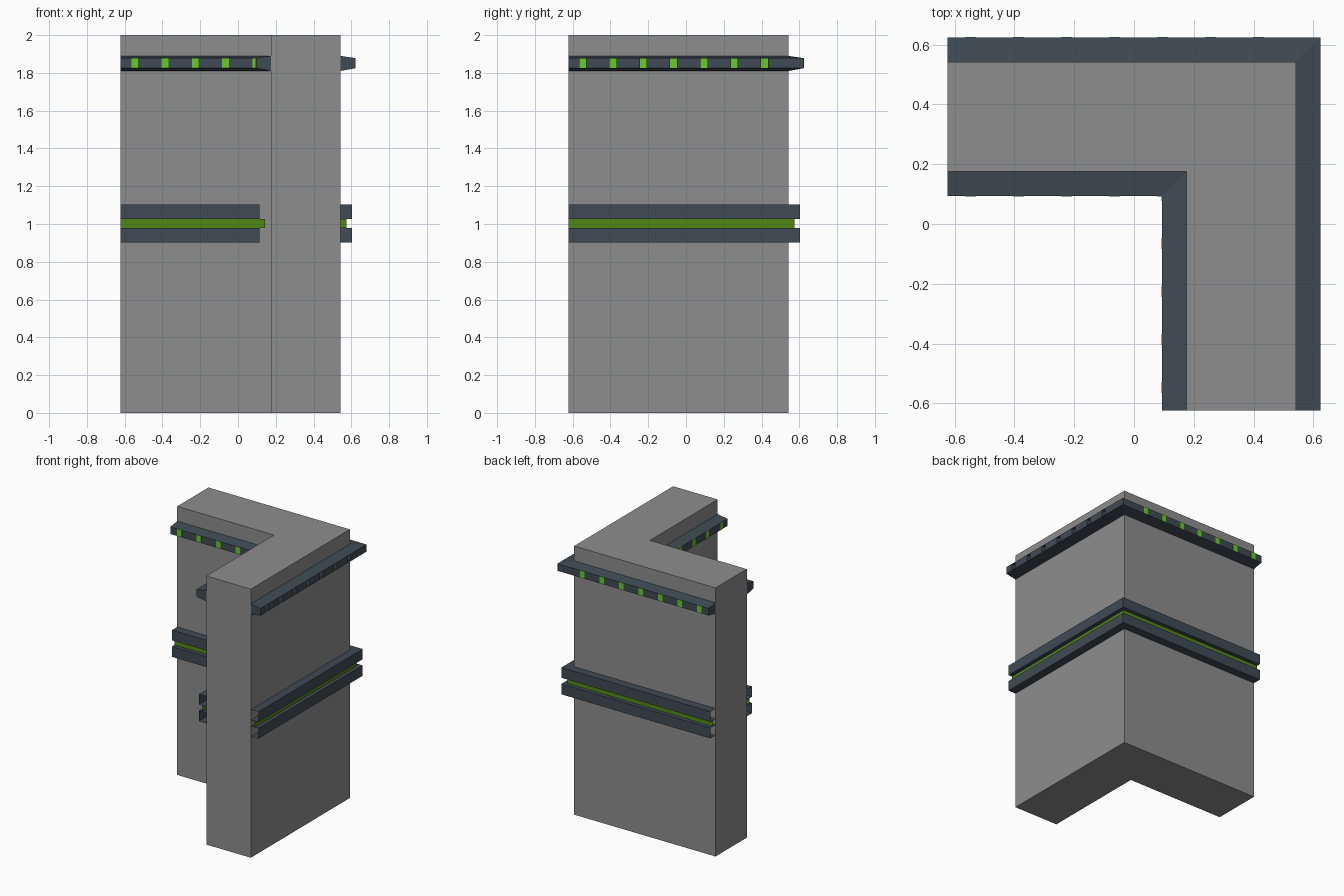
import bpy, bmesh

if "Cube" in bpy.data.objects:
    bpy.data.objects.remove(bpy.data.objects["Cube"])

LO, OUT, INN = -0.623, 0.542, 0.175   # cut ends, outer wall face, inner wall face


def material(name, rgb):
    m = bpy.data.materials.new(name)
    m.diffuse_color = (*rgb, 1)
    m.use_nodes = True
    m.node_tree.nodes["Principled BSDF"].inputs["Base Color"].default_value = m.diffuse_color
    return m


GREY = material("wall grey", (0.27, 0.27, 0.27))
SLATE = material("slate trim", (0.050, 0.070, 0.090))
GREEN = material("dark green", (0.080, 0.250, 0.007))
LIME = material("bright green", (0.135, 0.62, 0.018))


def finish(name, bm, mat):
    me = bpy.data.meshes.new(name)
    bm.to_mesh(me)
    bm.free()
    me.materials.append(mat)
    ob = bpy.data.objects.new(name, me)
    bpy.context.collection.objects.link(ob)
    return ob


def sweep(name, wall, profile, mat, solid=False):
    """Sweep a (depth, z) profile round the corner with a mitred joint."""
    s = 1 if wall == OUT else -1
    bm = bmesh.new()
    rings = []
    for k in range(3):
        ring = []
        for d, z in profile:
            w = wall + s * d
            ring.append(bm.verts.new(((LO, w, z), (w, w, z), (w, LO, z))[k]))
        rings.append(ring)
    n = len(profile)
    for a, b in zip(rings, rings[1:]):
        for i in range(n if solid else n - 1):
            j = (i + 1) % n
            f = [a[i], b[i], b[j], a[j]]
            bm.faces.new(f[::-1] if s > 0 else f)
    if solid:
        bm.faces.new(rings[0])
        bm.faces.new(rings[-1][::-1])
        bmesh.ops.recalc_face_normals(bm, faces=bm.faces)
    return finish(name, bm, mat)


def add_box(bm, lo, hi):
    r = bmesh.ops.create_cube(bm, size=1)
    for v in r["verts"]:
        v.co = [(a + b) / 2 + c * (b - a) for a, b, c in zip(lo, hi, v.co)]


# L-shaped wall
bm = bmesh.new()
pts = [(LO, INN), (INN, INN), (INN, LO), (OUT, LO), (OUT, OUT), (LO, OUT)]
base = bm.faces.new([bm.verts.new((x, y, 0)) for x, y in pts])
r = bmesh.ops.extrude_face_region(bm, geom=[base], use_keep_orig=True)
for v in r["geom"]:
    if isinstance(v, bmesh.types.BMVert):
        v.co.z = 2
bmesh.ops.recalc_face_normals(bm, faces=bm.faces)
finish("corner_wall", bm, GREY)

# Middle rails (open-ended channels), green strip and tapered top trim
D, ZL, ZH = 0.081, 1.825, 1.878
for side, wall in (("outer", OUT), ("inner", INN)):
    for part, z0, z1 in (("lower", 0.903, 0.98), ("upper", 1.026, 1.102)):
        sweep(f"{side}_{part}_rail", wall, [(0, z0), (0.062, z0), (0.062, z1), (0, z1)], SLATE)
    sweep(f"{side}_green_strip", wall, [(0.032, 0.98), (0.032, 1.026)], GREEN)
    trim = sweep(f"{side}_top_trim", wall, [(0, 1.81), (D, ZL), (D, ZH), (0, 1.89)], SLATE, True)
    if side == "outer":
        outer_trim = trim

# Row of lights along each run of the top trim; right-hand row sits in deep slots
H, P, DEEP = 0.018, 0.002, 0.05
cut = bmesh.new()
for side, wall, s, count in (("outer", OUT, 1, 7), ("inner", INN, -1, 5)):
    for axis in "xy":
        bm = bmesh.new()
        face = wall + s * D
        for i in range(count):
            c = -0.547 + 0.1605 * i
            a, b = c - H, c + H
            if side == "inner":
                b = min(b, face)
            slot = side == "outer" and axis == "y"
            f = face - DEEP if slot else face
            u, v = sorted((f - s * 0.004, f + s * P))
            if axis == "x":
                add_box(bm, (a, u, ZL), (b, v, ZH))
            else:
                add_box(bm, (u, a, ZL), (v, b, ZH))
            if slot:
                add_box(cut, (f, a, ZL + 0.001), (face + 0.05, b, ZH - 0.001))
        finish(f"{side}_lights_{axis}", bm, LIME)

# Slot cutter
cutter = finish("slot_cutter", cut, SLATE)
cutter.hide_render = True
cutter.hide_viewport = True
mod = outer_trim.modifiers.new("slots", "BOOLEAN")
mod.operation = "DIFFERENCE"
mod.solver = "EXACT"
mod.object = cutter
